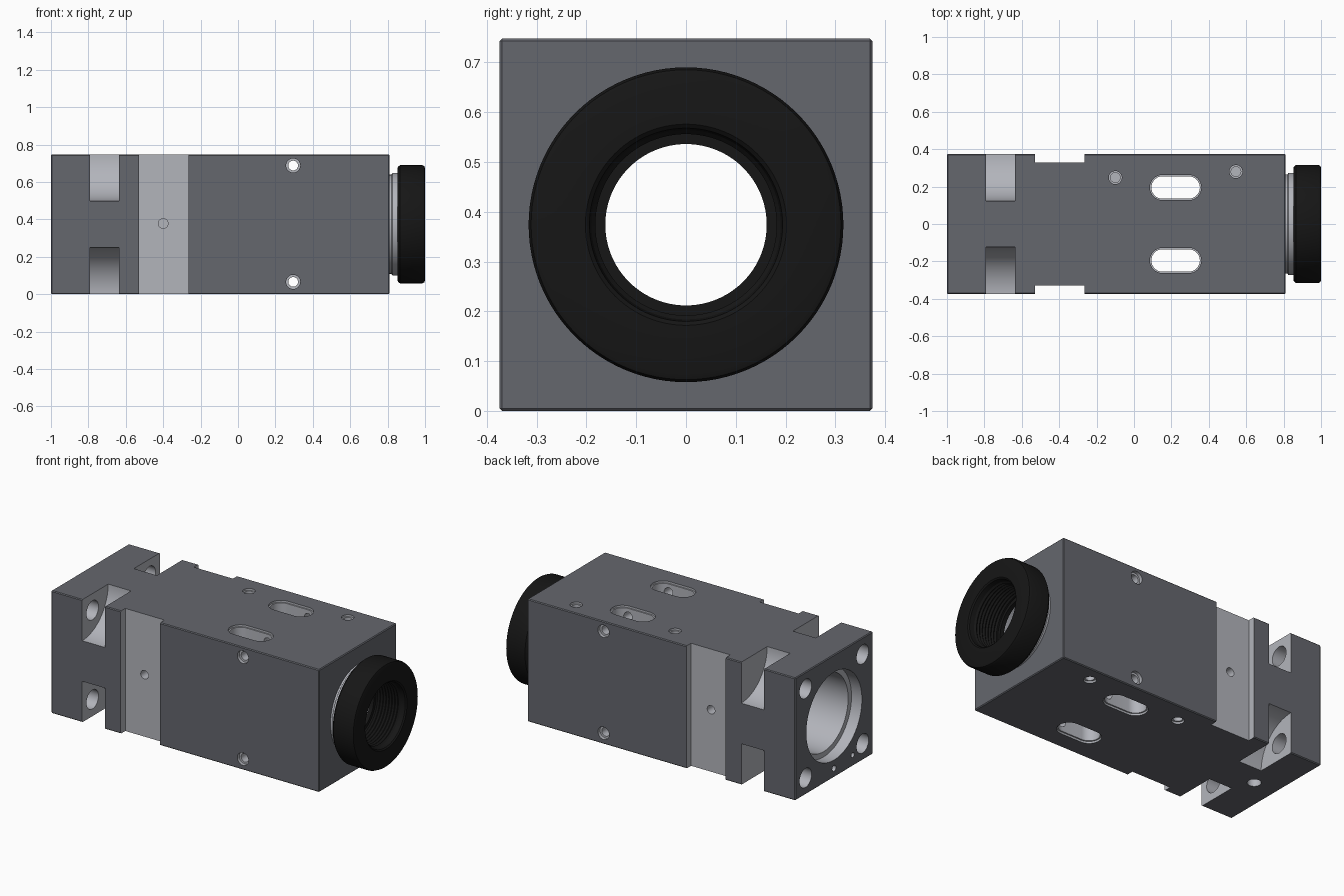
import bpy, bmesh, math

if "Cube" in bpy.data.objects:
    bpy.data.objects.remove(bpy.data.objects["Cube"])

C = 0.374   # height of the bore axis, also half the body width


def material(name, rgb):
    m = bpy.data.materials.new(name)
    m.diffuse_color = (*rgb, 1)
    m.use_nodes = True
    m.node_tree.nodes["Principled BSDF"].inputs["Base Color"].default_value = m.diffuse_color
    return m


DARK = material("dark_grey", (0.13, 0.135, 0.155))
LIGHT = material("bare_metal", (0.45, 0.46, 0.5))
BLACK = material("black", (0.008, 0.008, 0.008))


def finish(bm, name, mat):
    bmesh.ops.recalc_face_normals(bm, faces=bm.faces)
    me = bpy.data.meshes.new(name)
    bm.to_mesh(me)
    bm.free()
    me.materials.append(mat)
    ob = bpy.data.objects.new(name, me)
    bpy.context.collection.objects.link(ob)
    return ob


def smooth(ob):
    bpy.ops.object.select_all(action='DESELECT')
    ob.select_set(True)
    bpy.context.view_layer.objects.active = ob
    bpy.ops.object.shade_smooth_by_angle(angle=math.radians(30))


def circle(u, v, r, n=32):
    return [(u + r * math.cos(2 * math.pi * i / n), v + r * math.sin(2 * math.pi * i / n)) for i in range(n)]


def rect(u0, v0, u1, v1):
    return [(u0, v0), (u1, v0), (u1, v1), (u0, v1)]


def slot(u0, u1, v, r, n=16):
    ends = []
    for c, start in ((u1 - r, -math.pi / 2), (u0 + r, math.pi / 2)):
        ends += [(c + r * math.cos(start + math.pi * i / n), v + r * math.sin(start + math.pi * i / n))
                 for i in range(n + 1)]
    return ends


def prism(outline, axis, a, b, name="cutter", mat=LIGHT):
    """Extrude a 2D outline along an axis from a to b."""
    place = {'x': lambda u, v, w: (w, u, v), 'y': lambda u, v, w: (u, w, v), 'z': lambda u, v, w: (u, v, w)}[axis]
    bm = bmesh.new()
    lo = [bm.verts.new(place(u, v, a)) for u, v in outline]
    hi = [bm.verts.new(place(u, v, b)) for u, v in outline]
    bm.faces.new(lo)
    bm.faces.new(hi)
    for i in range(len(lo)):
        j = (i + 1) % len(lo)
        bm.faces.new((lo[i], lo[j], hi[j], hi[i]))
    return finish(bm, name, mat)


def lathe(name, profile, mat, n=96):
    """Revolve a closed (x, radius) profile around the bore axis."""
    bm = bmesh.new()
    rings = []
    for i in range(n):
        t = 2 * math.pi * i / n
        rings.append([bm.verts.new((x, r * math.cos(t), C + r * math.sin(t))) for x, r in profile])
    for i in range(n):
        p, q = rings[i], rings[(i + 1) % n]
        for k in range(len(profile)):
            m = (k + 1) % len(profile)
            bm.faces.new((p[k], p[m], q[m], q[k]))
    ob = finish(bm, name, mat)
    smooth(ob)
    return ob


# Body block with fine edge bevel
body = prism(rect(-C, 0, C, 2 * C), 'x', -1, 0.81, "body", DARK)
body.data.materials.append(LIGHT)
bev = body.modifiers.new("edge", 'BEVEL')
bev.width, bev.segments = 0.005, 1
bpy.context.view_layer.objects.active = body
bpy.ops.object.modifier_apply(modifier="edge")

cuts = []
# Main bore and rear recess
cuts.append(prism(circle(0, C, 0.235, 96), 'x', -1.1, 0.9))
cuts.append(prism(circle(0, C, 0.268, 96), 'x', -1.1, -0.93))
for sy in (-1, 1):
    # Wide groove down each side with a blind hole
    cuts.append(prism(rect(-0.53, -0.1, -0.265, 0.9), 'y', sy * 0.33, sy * 0.5))
    cuts.append(prism(circle(-0.4, 0.378, 0.026), 'y', sy * 0.27, sy * 0.45))
    # Rounded corner pockets and mounting bolt holes
    for sz in (-1, 1):
        cuts.append(prism(circle(sy * C, C + sz * C, 0.25, 96), 'x', -0.79, -0.635))
        cuts.append(prism(circle(sy * 0.275, C + sz * 0.272, 0.058), 'x', -1.1, -0.7))
    # Long slots right through, with a small lip at both ends
    y = 0.195 * sy
    cuts.append(prism(slot(0.093, 0.352, y, 0.06), 'z', -0.1, 0.9))
    for z0, z1 in ((-0.1, 0.012), (2 * C - 0.012, 0.9)):
        cuts.append(prism(slot(0.085, 0.36, y, 0.068), 'z', z0, z1))
# Cross holes with counterbores
for z in (0.066, 0.688):
    cuts.append(prism(circle(0.295, z, 0.026), 'y', -0.5, 0.5))
    for s in (-1, 1):
        cuts.append(prism(circle(0.295, z, 0.038), 'y', s * (C - 0.02), s * 0.5))
# Blind holes in top and bottom
for x, y in ((-0.1, 0.248), (0.545, 0.28)):
    for z0, z1 in ((-0.1, 0.2), (2 * C - 0.2, 0.9)):
        cuts.append(prism(circle(x, y, 0.026), 'z', z0, z1))
    for z0, z1 in ((-0.1, 0.012), (2 * C - 0.012, 0.9)):
        cuts.append(prism(circle(x, y, 0.035), 'z', z0, z1))
# Bottom hole and rear pin holes
cuts.append(prism(circle(-0.845, 0, 0.038), 'z', -0.1, 0.09))
cuts.append(prism(circle(0, 0.055, 0.018), 'x', -1.1, -0.9))
cuts.append(prism(circle(-0.18, 0.068, 0.015), 'x', -1.1, -0.9))

for c in cuts:
    mod = body.modifiers.new("cut", 'BOOLEAN')
    mod.operation, mod.solver, mod.object = 'DIFFERENCE', 'EXACT', c
    mod.material_mode = 'TRANSFER'
    bpy.context.view_layer.objects.active = body
    bpy.ops.object.modifier_apply(modifier="cut")
    bpy.data.objects.remove(c)
smooth(body)

# Bare metal neck between body and ring
lathe("neck", [(0.78, 0.235), (0.78, 0.2), (0.87, 0.2), (0.87, 0.266), (0.862, 0.274),
               (0.826, 0.274), (0.82, 0.265), (0.805, 0.265), (0.805, 0.235)], LIGHT)

# Black end ring: bevelled rim, threaded throat narrowing to the clear aperture
thread = []
for i in range(8):
    x = 0.965 - 0.02 * i
    thread += [(x, 0.19), (x - 0.01, 0.182)]
outer = [(0.78, 0.162), (0.78, 0.201), (0.852, 0.201), (0.852, 0.3), (0.856, 0.308), (0.866, 0.316),
         (0.985, 0.316), (0.996, 0.311), (1.0, 0.3), (1.0, 0.202), (0.993, 0.194)]
lathe("end_ring", outer + thread + [(0.805, 0.182), (0.805, 0.162)], BLACK)
